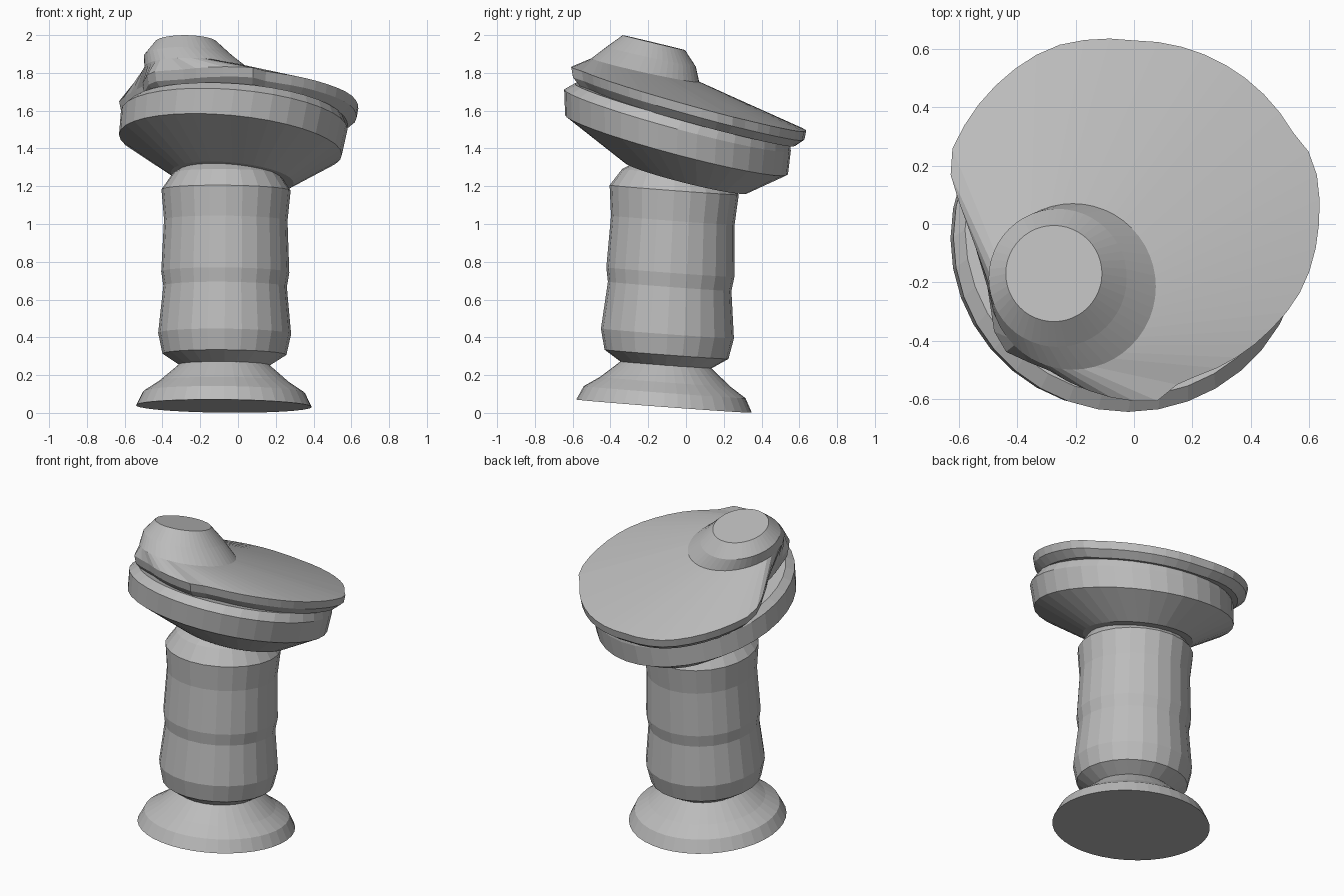
import bpy, bmesh, math

if "Cube" in bpy.data.objects:
    bpy.data.objects.remove(bpy.data.objects["Cube"])

grey = bpy.data.materials.new("plain grey")
grey.diffuse_color = (0.5, 0.5, 0.5, 1)
grey.use_nodes = True
grey.node_tree.nodes["Principled BSDF"].inputs["Base Color"].default_value = grey.diffuse_color


def ring(bm, n, c, r, slope):
    """Tilted ring; r is a radius or a function of the angle in degrees."""
    out = []
    for i in range(n):
        a = 2 * math.pi * i / n
        rad = r(math.degrees(a)) if callable(r) else r
        dx, dy = rad * math.cos(a), rad * math.sin(a)
        out.append(bm.verts.new((c[0] + dx, c[1] + dy,
                                 c[2] + slope[0] * dx + slope[1] * dy)))
    return out


def loft(name, n, rings):
    bm = bmesh.new()
    loops = [ring(bm, n, *r) for r in rings]
    for lo, hi in zip(loops, loops[1:]):
        for i in range(n):
            j = (i + 1) % n
            bm.faces.new((lo[i], lo[j], hi[j], hi[i]))
    bm.faces.new(loops[0][::-1])
    bm.faces.new(loops[-1])
    bmesh.ops.recalc_face_normals(bm, faces=bm.faces)
    me = bpy.data.meshes.new(name)
    bm.to_mesh(me)
    bm.free()
    me.materials.append(grey)
    ob = bpy.data.objects.new(name, me)
    bpy.context.collection.objects.link(ob)
    return ob


def body_centre(z):
    """The column leans slightly backwards."""
    return (-0.075 + 0.01 * z, -0.118 + 0.047 * z, z)


S = (-0.01, -0.075)

# Flared foot
loft("foot", 40, [(body_centre(z), r, S) for z, r in
     [(0.036, 0.465), (0.11, 0.428), (0.165, 0.345), (0.255, 0.24), (0.29, 0.24)]])

# Column with two shallow swellings
loft("column", 24, [(body_centre(z), r, S) for z, r in
     [(0.25, 0.235), (0.31, 0.328), (0.42, 0.352), (0.67, 0.327), (0.745, 0.339),
      (1.02, 0.327), (1.18, 0.342), (1.27, 0.28), (1.33, 0.18)]])

# Tilted bowl of the head
loft("bowl", 36, [
    ((-0.03, 0.0, 1.245), 0.325, (-0.09, -0.25)),
    ((-0.04, -0.05, 1.42), 0.59, (-0.09, -0.265)),
    ((-0.02, -0.045, 1.55), 0.60, (-0.08, -0.27)),
    ((-0.01, -0.02, 1.59), 0.57, (-0.07, -0.27))])

# Chipped outline of the lid: angle, radius
CHIPS = [(0, 0.635), (20, 0.655), (30, 0.63), (90, 0.63), (115, 0.67), (161, 0.675),
         (178, 0.575), (194, 0.52), (212, 0.575), (222, 0.63), (238, 0.58),
         (252, 0.59), (277, 0.615), (287, 0.56), (305, 0.575), (320, 0.59),
         (340, 0.62), (360, 0.635)]


def chipped(deg, k=1.0):
    for (a, r), (b, s) in zip(CHIPS, CHIPS[1:]):
        if a <= deg <= b:
            return k * min(r + (s - r) * (deg - a) / (b - a), 0.675)
    return k * CHIPS[0][1]


L = (-0.05, -0.275)

# Lid with an off-centre knob growing out of it
loft("lid_and_knob", 48, [
    ((0, 0, 1.57), lambda d: chipped(d, 0.91), L),
    ((0, 0, 1.615), lambda d: chipped(d, 0.985), L),
    ((0, 0, 1.665), chipped, L),
    ((-0.21, -0.215, 1.815), 0.285, (-0.05, -0.22)),
    ((-0.262, -0.185, 1.885), 0.237, (-0.02, -0.22)),
    ((-0.275, -0.17, 1.96), 0.165, (-0.01, -0.24))])
